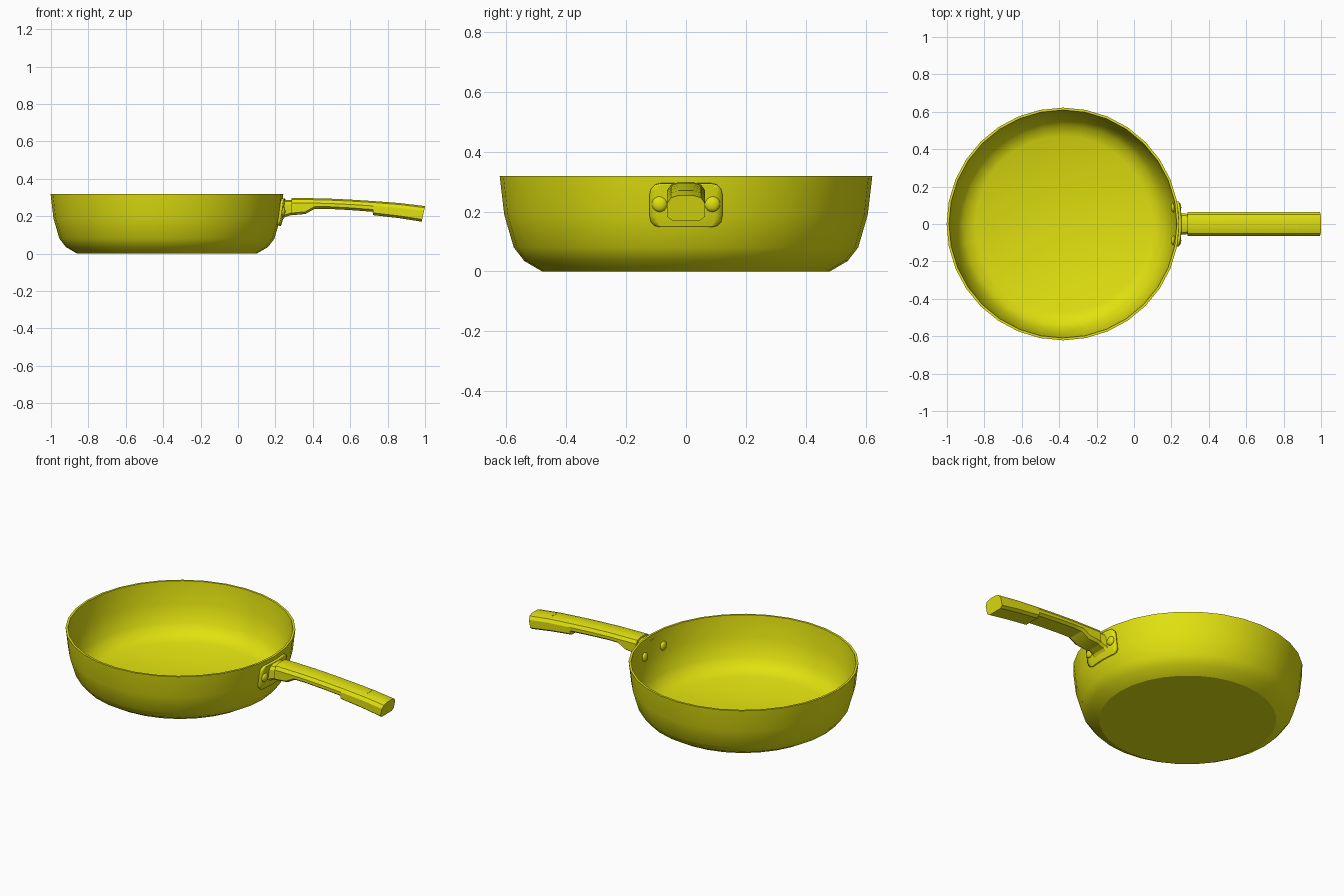
import bpy, bmesh, math

if "Cube" in bpy.data.objects:
    bpy.data.objects.remove(bpy.data.objects["Cube"])

CX = -0.38          # bowl axis
SIDES = 32
OUTER = [(0.48, 0), (0.54, 0.035), (0.575, 0.08), (0.607, 0.19), (0.622, 0.318)]
INNER = [(0.609, 0.318), (0.597, 0.19), (0.565, 0.088), (0.53, 0.042), (0.47, 0.015)]

yellow = bpy.data.materials.new("yellow")
yellow.diffuse_color = (0.75, 0.75, 0.005, 1)
yellow.use_nodes = True
yellow.node_tree.nodes["Principled BSDF"].inputs["Base Color"].default_value = yellow.diffuse_color


def finish(name, bm, angle=30):
    bmesh.ops.recalc_face_normals(bm, faces=bm.faces)
    me = bpy.data.meshes.new(name)
    bm.to_mesh(me)
    bm.free()
    ob = bpy.data.objects.new(name, me)
    bpy.context.collection.objects.link(ob)
    me.materials.append(yellow)
    bpy.ops.object.select_all(action='DESELECT')
    ob.select_set(True)
    bpy.context.view_layer.objects.active = ob
    bpy.ops.object.shade_smooth_by_angle(angle=math.radians(angle))
    return ob


def loft(name, rings, angle=30):
    """Skin closed rings of points and cap both ends."""
    bm = bmesh.new()
    vs = [[bm.verts.new(p) for p in r] for r in rings]
    n = len(vs[0])
    for a, b in zip(vs, vs[1:]):
        for i in range(n):
            j = (i + 1) % n
            bm.faces.new((a[i], a[j], b[j], b[i]))
    bm.faces.new(vs[0])
    bm.faces.new(vs[-1])
    return finish(name, bm, angle)


def circle(r, z):
    return [(CX + r * math.cos(2 * math.pi * i / SIDES),
             r * math.sin(2 * math.pi * i / SIDES), z) for i in range(SIDES)]


def wall_x(y, z, prof):
    """x of the bowl wall on the handle side."""
    pts = sorted(prof, key=lambda p: p[1])
    for (r0, z0), (r1, z1) in zip(pts, pts[1:]):
        if z0 <= z <= z1:
            r = r0 + (r1 - r0) * (z - z0) / (z1 - z0)
            return CX + math.sqrt(r * r - y * y)


# Bowl
loft("bowl", [circle(r, z) for r, z in OUTER + INNER], 29.5)


# Handle cross-section: rounded top, chamfered bottom
def section(xt, top, xb, bot, w, cham=0.012):
    half = [(w * 0.75, bot), (w, bot + cham), (w, top - 0.026),
            (w * 0.8, top - 0.008), (w * 0.4, top)]
    ring = half + [(-y, z) for y, z in reversed(half)]
    return [(xb + (xt - xb) * (z - bot) / (top - bot), y, z) for y, z in ring]


# Handle: top x, top z, bottom x, bottom z
stations = [(0.285, 0.298, 0.285, 0.205), (0.36, 0.297, 0.36, 0.212),
            (0.41, 0.296, 0.41, 0.24), (0.47, 0.295, 0.47, 0.24),
            (0.60, 0.289, 0.60, 0.233), (0.725, 0.281, 0.72, 0.224),
            (0.727, 0.281, 0.722, 0.206), (0.87, 0.27, 0.86, 0.19),
            (1.0, 0.254, 0.982, 0.171)]
loft("handle", [section(*s, 0.063) for s in stations], 25)

# Neck joining the handle to the plate
loft("neck", [section(0.225, 0.292, 0.225, 0.165, 0.063),
              section(0.25, 0.288, 0.25, 0.195, 0.058),
              section(0.29, 0.288, 0.29, 0.208, 0.054)], 25)

# Mounting plate following the bowl wall
rows = [(0.15, 0.085), (0.154, 0.103), (0.167, 0.116), (0.185, 0.12), (0.22, 0.12),
        (0.26, 0.12), (0.277, 0.116), (0.29, 0.103), (0.294, 0.085)]
bm = bmesh.new()
grid = [[bm.verts.new((wall_x(w * k / 5, z, OUTER) + 0.008, w * k / 5, z))
         for k in range(-5, 6)] for z, w in rows]
for a, b in zip(grid, grid[1:]):
    for i in range(10):
        bm.faces.new((a[i], a[i + 1], b[i + 1], b[i]))
plate = finish("mounting_plate", bm)
solid = plate.modifiers.new("thickness", 'SOLIDIFY')
solid.thickness = 0.014
solid.offset = 0


# Rivet heads outside and inside the bowl
def rivet(name, x, y, z):
    bm = bmesh.new()
    bmesh.ops.create_uvsphere(bm, u_segments=16, v_segments=10, radius=0.026)
    for v in bm.verts:
        v.co = (x + v.co.x * 0.55, y + v.co.y, z + v.co.z)
    finish(name, bm, 60)


for side, y in (("left", 0.088), ("right", -0.088)):
    rivet("outer_rivet_" + side, wall_x(y, 0.225, OUTER) + 0.014, y, 0.225)
    rivet("inner_rivet_" + side, wall_x(y, 0.225, INNER) - 0.002, y, 0.225)

# Thin seam mark across the top of the handle
bm = bmesh.new()
bmesh.ops.create_cube(bm, size=1)
for v in bm.verts:
    v.co = (0.867 + v.co.x * 0.004, v.co.y * 0.046, 0.2685 + v.co.z * 0.006)
finish("handle_seam", bm)
